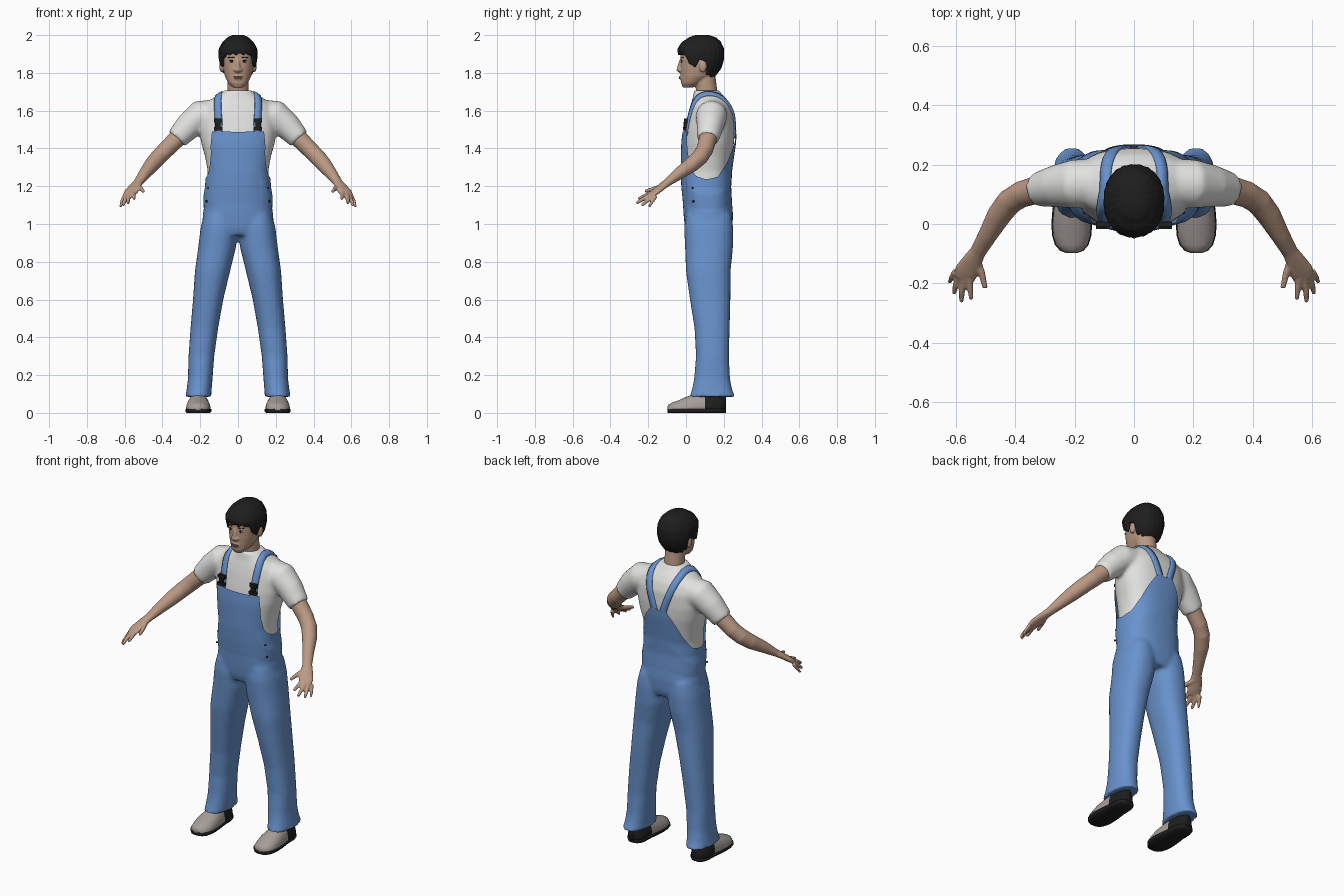
import bpy, bmesh, math
from mathutils import Vector, Matrix
from mathutils.bvhtree import BVHTree

if "Cube" in bpy.data.objects:
    bpy.data.objects.remove(bpy.data.objects["Cube"])


def material(name, r, g, b):
    m = bpy.data.materials.new(name)
    m.use_nodes = True
    m.diffuse_color = (r, g, b, 1)
    bsdf = next(n for n in m.node_tree.nodes if n.type == 'BSDF_PRINCIPLED')
    bsdf.inputs["Base Color"].default_value = (r, g, b, 1)
    return m


SKIN = material("skin", .5, .32, .23)
WHITE = material("white_cotton", .76, .76, .75)
BLUE = material("blue_denim", .14, .29, .61)
BLACK = material("black", .013, .013, .013)
GREY = material("grey_leather", .38, .34, .32)
LIP = material("lip", .33, .16, .13)
EYE = material("eye_white", .6, .57, .54)


def finish(name, bm, mats, voxel=0, smooth=4, mirror=False):
    bmesh.ops.recalc_face_normals(bm, faces=bm.faces)
    for f in bm.faces:
        f.smooth = True
    me = bpy.data.meshes.new(name)
    bm.to_mesh(me)
    bm.free()
    ob = bpy.data.objects.new(name, me)
    bpy.context.scene.collection.objects.link(ob)
    for m in mats:
        me.materials.append(m)
    if mirror:
        ob.modifiers.new("mirror", 'MIRROR')
    if voxel:  # blend overlapping volumes into one skin
        r = ob.modifiers.new("blend", 'REMESH')
        r.mode, r.voxel_size, r.use_smooth_shade = 'VOXEL', voxel, True
        s = ob.modifiers.new("soften", 'SMOOTH')
        s.factor, s.iterations = .5, smooth
    return ob


def at(keys, t):
    """Linear lookup in a table whose first column is t."""
    for a, b in zip(keys, keys[1:]):
        if t <= b[0]:
            f = max(0, (t - a[0]) / (b[0] - a[0]))
            return [p + (q - p) * f for p, q in zip(a[1:], b[1:])]
    return keys[-1][1:]


def loft(bm, rings, cap=True):
    vs = [[bm.verts.new(p) for p in r] for r in rings]
    n = len(vs[0])
    for a, b in zip(vs, vs[1:]):
        for i in range(n):
            bm.faces.new((a[i], a[(i + 1) % n], b[(i + 1) % n], b[i]))
    if cap:
        bm.faces.new(vs[0])
        bm.faces.new(vs[-1])


def around(a, cx, cy, z, rx, ry, e=2.0):
    """Point on a rounded section; angle 0 faces front."""
    s, c = math.sin(a), math.cos(a)
    k = 2 / e
    return Vector((cx + rx * math.copysign(abs(s) ** k, s),
                   cy - ry * math.copysign(abs(c) ** k, c), z))


def angles(n):
    return [2 * math.pi * i / n for i in range(n)]


def column(bm, keys, zs, e, cx=None):
    rings = []
    for z in zs:
        k = at(keys, z)
        x, (rx, cy, ry) = (k[3] if cx else 0), k[:3]
        rings.append([around(a, x, cy, z, rx, ry, e) for a in angles(48)])
    loft(bm, rings)


def steps(a, b, n):
    return [a + (b - a) * i / n for i in range(n + 1)]


def tube(bm, path, n=20):
    """Path of x, y, z, horizontal radius, other radius."""
    pts = [Vector(p[:3]) for p in path]
    rings = []
    for i, p in enumerate(path):
        t = (pts[min(i + 1, len(pts) - 1)] - pts[max(i - 1, 0)]).normalized()
        u = t.cross(Vector((0, 0, 1) if abs(t.z) < .95 else (0, 1, 0))).normalized()
        v = t.cross(u)
        rings.append([pts[i] + u * math.cos(a) * p[3] + v * math.sin(a) * p[-1] for a in angles(n)])
    loft(bm, rings)


def blob(bm, pos, size):
    m = Matrix.Translation(pos) @ Matrix.Diagonal((*size, 1))
    bmesh.ops.create_uvsphere(bm, u_segments=16, v_segments=10, radius=1, matrix=m)


# Body sections: height, half width, centre depth, half depth
TORSO = [(.93, .16, .12, .11), (.98, .19, .12, .126), (1.05, .186, .118, .131), (1.12, .176, .113, .13),
         (1.2, .163, .107, .126), (1.28, .16, .108, .125), (1.36, .175, .114, .13), (1.43, .195, .12, .134),
         (1.5, .205, .126, .132), (1.58, .2, .132, .122), (1.63, .18, .13, .106),
         (1.67, .13, .122, .085), (1.69, .09, .113, .073), (1.708, .074, .11, .068)]
HEAD = [(1.722, .026, .01, .026), (1.745, .05, .027, .053), (1.78, .069, .056, .083),
        (1.82, .079, .07, .099), (1.87, .086, .078, .107), (1.92, .085, .08, .109),
        (1.955, .071, .084, .092), (1.978, .045, .086, .06), (1.99, .012, .086, .016)]
LEG = [(.085, .068, .14, .121, .21), (.12, .066, .138, .107, .206), (.18, .065, .138, .095, .2),
       (.3, .068, .14, .087, .194), (.45, .073, .138, .093, .178), (.6, .08, .128, .107, .158),
       (.75, .093, .118, .118, .135), (.88, .1, .122, .127, .11), (.98, .098, .12, .13, .1),
       (1.05, .08, .12, .12, .1)]

# Shirt with sleeves
bm = bmesh.new()
column(bm, TORSO, steps(1.1, 1.708, 40), 2.4)
for s in (1, -1):
    tube(bm, [(s * .12, .14, 1.58, .08), (s * .2, .135, 1.572, .083), (s * .26, .128, 1.52, .072),
              (s * .325, .116, 1.45, .058)], 28)
shirt = finish("shirt", bm, [WHITE], .011, 5)

# Trousers
bm = bmesh.new()
column(bm, TORSO, steps(.94, 1.2, 20), 2.4)
before = 0
column(bm, LEG, steps(.085, 1.05, 50), 2.3, True)
column(bm, [(*k[:4], -k[4]) for k in LEG], steps(.085, 1.05, 50), 2.3, True)
finish("trousers", bm, [BLUE], .011, 4)

# Bib: a shell whose upper edge depends on the direction around the body
EDGE = [(0, 1.488), (36, 1.49), (39, 1.45), (47, 1.36), (58, 1.29), (70, 1.255), (90, 1.237),
        (112, 1.25), (135, 1.32), (155, 1.41), (168, 1.47), (174, 1.49), (180, 1.475)]
bm = bmesh.new()
rings = []
for t in steps(0, 1, 24):
    ring = []
    for a in angles(120):
        top = at(EDGE, abs(math.degrees(a) if a <= math.pi else 360 - math.degrees(a)))[0]
        z = 1.06 + t * (top - 1.06)
        rx, cy, ry = at(TORSO, z)
        off = -.004 + .015 * min(1, t * 2)
        ring.append(around(a, 0, cy, z, rx + off, ry + off, 2.4))
    rings.append(ring)
loft(bm, rings, False)
finish("overall_bib", bm, [BLUE])

# Shoulder straps laid over the shirt
bpy.context.view_layer.update()
tree = BVHTree.FromObject(shirt, bpy.context.evaluated_depsgraph_get())
STRAP = [(.105, -.01, 1.47), (.105, 0, 1.54), (.108, .03, 1.62), (.106, .065, 1.675), (.104, .11, 1.70),
         (.1, .16, 1.695), (.088, .21, 1.65), (.066, .245, 1.58), (.042, .258, 1.51), (.02, .262, 1.44)]
bm = bmesh.new()
path = [Vector(a).lerp(Vector(b), i / 4) for a, b in zip(STRAP, STRAP[1:]) for i in range(4)]
hits = [tree.find_nearest(p)[:2] for p in path]
rings = []
for i, (p, n) in enumerate(hits):
    t = hits[min(i + 1, len(hits) - 1)][0] - hits[max(i - 1, 0)][0]
    w = t.cross(n).normalized() * .019
    rings.append([p + w - n * .004, p + w + n * .007, p + n * .01, p - w + n * .007, p - w - n * .004])
loft(bm, rings)
finish("shoulder_straps", bm, [BLUE], mirror=True)

# Buckles and buttons
bm = bmesh.new()
for z, w, h in ((1.548, .046, .02), (1.525, .026, .03), (1.505, .046, .018)):
    p = tree.find_nearest(Vector((.105, -.03, z)))[0]
    bmesh.ops.create_cube(bm, size=1, matrix=Matrix.Translation((.105, p.y - .012, z))
                          @ Matrix.Diagonal((w, .018, h, 1)))
ob = finish("strap_buckles", bm, [BLACK], mirror=True)
for f in ob.data.polygons:
    f.use_smooth = False
bm = bmesh.new()
for z in (1.12, 1.19):
    rx, cy, ry = at(TORSO, z)
    p = around(math.radians(62), 0, cy, z, rx + .009, ry + .009, 2.4)
    blob(bm, p, (.006, .006, .006))
finish("side_buttons", bm, [BLACK], mirror=True)

# Arms and hands
bm = bmesh.new()
tube(bm, [(.24, .125, 1.53, .048), (.32, .117, 1.455, .048), (.38, .1, 1.395, .045),
          (.42, .075, 1.355, .044), (.455, .03, 1.315, .041), (.495, -.04, 1.265, .032),
          (.527, -.095, 1.222, .027, .021), (.545, -.125, 1.2, .034, .018),
          (.565, -.16, 1.172, .041, .016), (.577, -.185, 1.153, .036, .013)])
for base, mid, tip, r in [((.603, -.16, 1.147), (.615, -.18, 1.118), (.622, -.196, 1.09), .0095),
                          ((.59, -.175, 1.15), (.602, -.21, 1.12), (.608, -.235, 1.097), .0105),
                          ((.575, -.185, 1.155), (.581, -.228, 1.132), (.582, -.262, 1.11), .011),
                          ((.555, -.185, 1.163), (.552, -.222, 1.147), (.549, -.254, 1.132), .0105),
                          ((.53, -.12, 1.2), (.513, -.168, 1.187), (.502, -.217, 1.173), .012)]:
    tube(bm, [(*base, r * 1.15), (*mid, r), (*tip, r * .75)], 12)
finish("arms_and_hands", bm, [SKIN], .0055, 3, True)

# Head, neck, ears and nose
bm = bmesh.new()
column(bm, HEAD, steps(1.722, 1.988, 36), 2.2)
tube(bm, [(0, .115, 1.64, .06), (0, .11, 1.7, .056), (0, .095, 1.82, .056)])
for s in (1, -1):
    blob(bm, (s * .087, .09, 1.835), (.012, .02, .033))
    blob(bm, (s * .012, -.032, 1.815), (.012, .012, .009))
tube(bm, [(0, -.026, 1.87, .008), (0, -.035, 1.838, .01), (0, -.038, 1.815, .013), (0, -.03, 1.806, .01)], 12)
blob(bm, (0, -.026, 1.775), (.024, .01, .012))
head = finish("head", bm, [SKIN], .005, 4)

# Hair: cap with a hairline that varies around the head
LINE = [(0, 1.9), (38, 1.9), (55, 1.88), (66, 1.84), (80, 1.835), (86, 1.865), (104, 1.865),
        (114, 1.8), (150, 1.778), (180, 1.772)]
bm = bmesh.new()
rings = []
for t in [-.0001] + steps(0, 1, 20):
    ring = []
    for a in angles(96):
        d = math.degrees(a) if a <= math.pi else 360 - math.degrees(a)
        low = at(LINE, d)[0] + .005 * math.sin(a * 17)
        z = low + max(0, t) * (1.987 - low)
        rx, cy, ry = at(HEAD, z)
        off = -.01 if t < 0 else .008 + .009 * math.sin(math.pi * min(1, t + .2)) + .001 * math.sin(a * 24)
        ring.append(around(a, 0, cy, z + max(0, t) * .013, rx + off, ry + off, 2.2))
    rings.append(ring)
loft(bm, rings, False)
bm.verts.ensure_lookup_table()
bm.faces.new(bm.verts[-96:])
finish("hair", bm, [BLACK])

# Face details as thin plates on the head
bpy.context.view_layer.update()
face = BVHTree.FromObject(head, bpy.context.evaluated_depsgraph_get())


def plate(name, mat, spots):
    bm = bmesh.new()
    for x, z, w, h, lift in spots:
        y = face.ray_cast(Vector((x, -1, z)), Vector((0, 1, 0)))[0].y
        blob(bm, (x, y - lift, z), (w, .003, h))
    finish(name, bm, [mat], mirror=True)


plate("eyes", EYE, [(.034, 1.86, .014, .005, 0)])
plate("pupils", BLACK, [(.033, 1.86, .006, .005, .002), (.034, 1.8655, .015, .002, .001)])
plate("eyebrows", BLACK, [(.026, 1.881, .012, .003, 0), (.044, 1.882, .012, .003, 0)])
plate("lips", LIP, [(.009, 1.779, .014, .004, 0), (.006, 1.771, .013, .004, 0)])

# Shoes: grey upper with black heel, and black sole
SHOE = [(-.098, .015, .035), (-.09, .036, .046), (-.07, .053, .056), (-.04, .062, .066), (0, .065, .085),
        (.05, .061, .1), (.1, .054, .11), (.16, .052, .105), (.19, .043, .095), (.205, .028, .09), (.211, .012, .085)]
for name, mats in (("shoe_uppers", [GREY, BLACK]), ("shoe_soles", [BLACK])):
    bm = bmesh.new()
    rings = []
    for y, w, top in SHOE:
        if name == "shoe_soles":
            w += .004
            rings.append([(.21 + w * x, y, z) for x, z in ((-.9, 0), (-1, .008), (-1, .02), (1, .02), (1, .008), (.9, 0))])
        else:
            rings.append([(.21 + w * math.cos(a), y, .012 + (top - .012) * abs(math.sin(a)) ** .75)
                          for a in steps(0, math.pi, 20)])
    loft(bm, rings)
    for f in bm.faces:
        f.material_index = int(len(mats) > 1 and f.calc_center_median().y > .1)
    finish(name, bm, mats, mirror=True)
